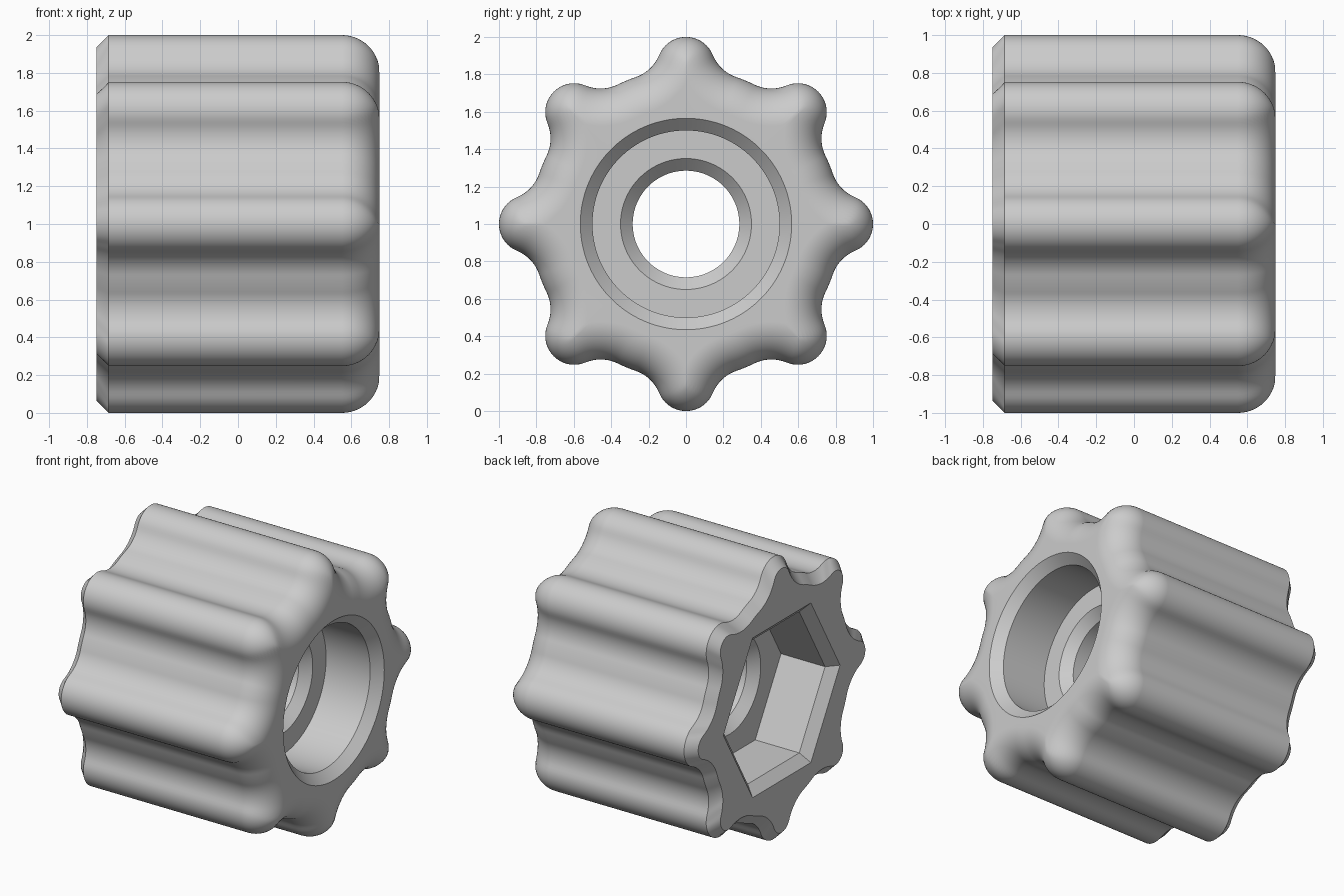
import bpy, bmesh
from math import sin, cos, acos, atan2, sqrt, pi, radians

cube = bpy.data.objects.get("Cube")
if cube:
    bpy.data.objects.remove(cube, do_unlink=True)

SEGMENTS = 480
LOBES = 8
LOBE_R, LOBE_DIST = 0.155, 0.845    # grip ridges
CORE_R, FILLET_R = 0.83, 0.21       # body between ridges and its blend
HALF, CHAMFER, ROUND = 0.75, 0.065, 0.2
FLOOR = 0.34                        # half thickness of the inner web
BORE, SMALL_OUTER = 0.5, 0.35

FILLET_DIST = CORE_R + FILLET_R
FILLET_ANGLE = acos((FILLET_DIST**2 + LOBE_DIST**2 - (LOBE_R + FILLET_R)**2)
                    / (2 * FILLET_DIST * LOBE_DIST))


def ray_circle(angle, dist, radius, side):
    """Distance along a ray to a circle whose centre lies at the given angle and distance."""
    return dist * cos(angle) + side * sqrt(max(radius**2 - (dist * sin(angle))**2, 0))


def grip(inset):
    """Ridged outline, moved inwards by inset."""
    lobe_r = max(LOBE_R - inset, 0)
    fx, fy = FILLET_DIST * cos(FILLET_ANGLE), FILLET_DIST * sin(FILLET_ANGLE)
    blend = LOBE_R + FILLET_R
    joint = atan2(lobe_r * fy / blend, LOBE_DIST + lobe_r * (fx - LOBE_DIST) / blend)

    def radius(t):
        step = 2 * pi / LOBES
        a = abs((t + step / 2) % step - step / 2)
        if a < joint:
            return ray_circle(a, LOBE_DIST, lobe_r, 1)
        if a < FILLET_ANGLE:
            return ray_circle(a - FILLET_ANGLE, FILLET_DIST, FILLET_R + inset, -1)
        return CORE_R - inset
    return radius


def circle(r):
    return lambda t: r


def hexagon(apothem):
    return lambda t: apothem / cos(t % (pi / 3) - pi / 6)


# Cross-sections in order: outside, round bore, small hole, hexagonal socket
sections = [(-HALF, grip(CHAMFER)), (-HALF + CHAMFER, grip(0))]
STEPS = 14
for i in range(STEPS + 1):
    a = i / STEPS * pi / 2
    sections.append((HALF - ROUND + ROUND * sin(a), grip(ROUND * (1 - cos(a)))))
sections += [
    (HALF, circle(BORE + CHAMFER)),
    (HALF - CHAMFER, circle(BORE)),
    (FLOOR, circle(BORE)),
    (FLOOR, circle(SMALL_OUTER)),
    (FLOOR - CHAMFER, circle(SMALL_OUTER - CHAMFER)),
    (-FLOOR + CHAMFER, circle(SMALL_OUTER - CHAMFER)),
    (-FLOOR, circle(SMALL_OUTER)),
    (-FLOOR, hexagon(BORE)),
    (-HALF + CHAMFER, hexagon(BORE)),
    (-HALF, hexagon(BORE + CHAMFER)),
]

# Join the sections into one closed body
bm = bmesh.new()
rings = []
for x, radius in sections:
    ring = []
    for i in range(SEGMENTS):
        t = 2 * pi * i / SEGMENTS
        r = radius(t)
        ring.append(bm.verts.new((x, r * cos(t), 1 + r * sin(t))))
    rings.append(ring)
for k, ring in enumerate(rings):
    after = rings[(k + 1) % len(rings)]
    for i in range(SEGMENTS):
        j = (i + 1) % SEGMENTS
        bm.faces.new((ring[i], ring[j], after[j], after[i]))
bmesh.ops.recalc_face_normals(bm, faces=bm.faces)
mesh = bpy.data.meshes.new("grip_knob")
bm.to_mesh(mesh)
bm.free()

knob = bpy.data.objects.new("grip_knob", mesh)
bpy.context.collection.objects.link(knob)

# Plain grey
grey = bpy.data.materials.new("grey")
grey.use_nodes = True
colour = (0.6, 0.6, 0.6, 1)
grey.diffuse_color = colour
grey.node_tree.nodes["Principled BSDF"].inputs["Base Color"].default_value = colour
mesh.materials.append(grey)

# Smooth ridges, crisp chamfers
bpy.ops.object.select_all(action='DESELECT')
knob.select_set(True)
bpy.context.view_layer.objects.active = knob
bpy.ops.object.shade_smooth_by_angle(angle=radians(30))
weighted = knob.modifiers.new("weighted_normals", 'WEIGHTED_NORMAL')
weighted.keep_sharp = True
